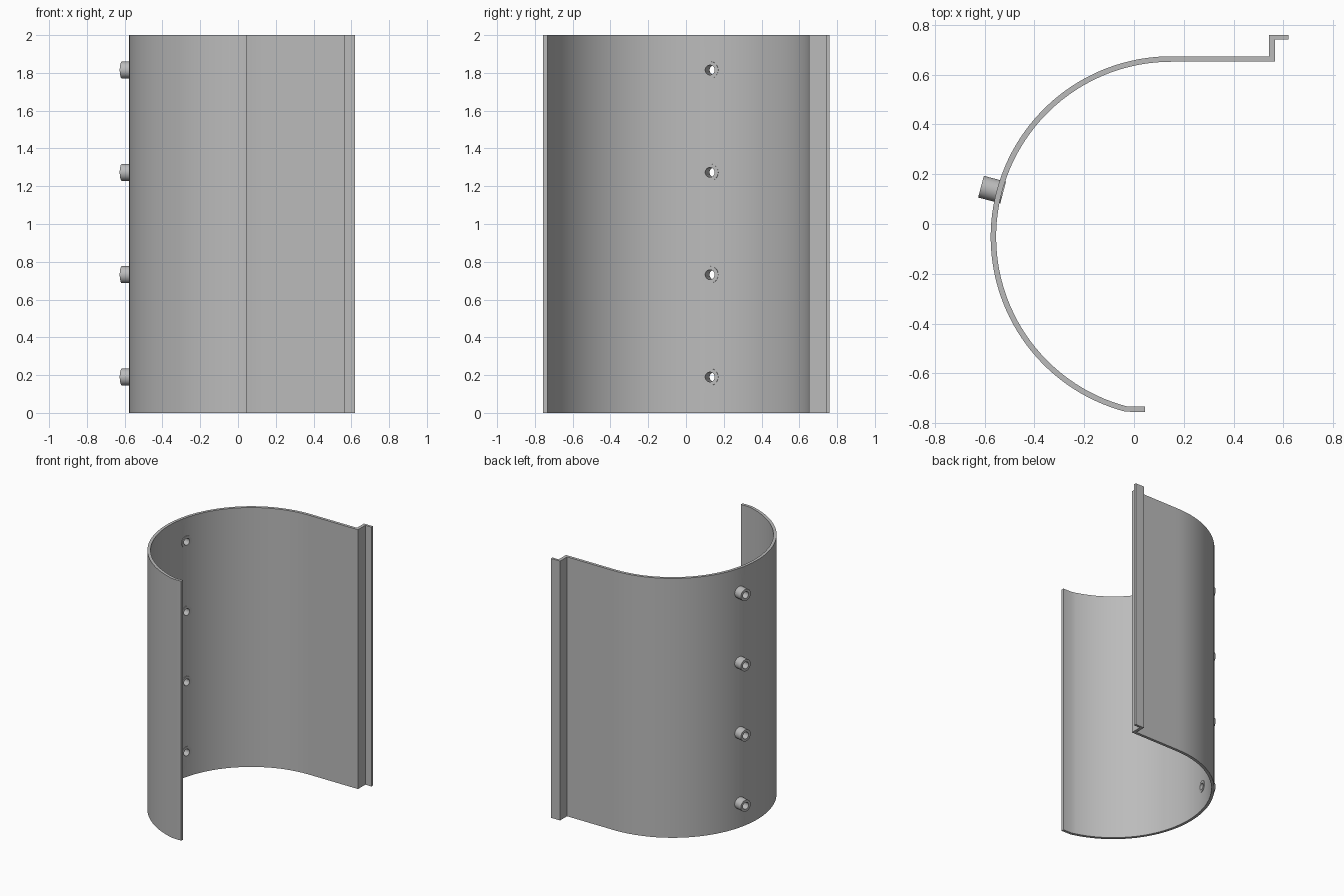
import bpy, bmesh, math
from mathutils import Vector, Matrix

if "Cube" in bpy.data.objects:
    bpy.data.objects.remove(bpy.data.objects["Cube"], do_unlink=True)

HEIGHT = 2.0
CENTRE = Vector((0.15, -0.052, 0))
R_OUT, R_IN = 0.726, 0.704
ARC_START, ARC_END, STEPS = 90, 255.2, 64
BOSS_ANGLE = math.radians(165.2)
BOSS_HEIGHTS = [0.19 + 0.5417 * i for i in range(4)]

grey = bpy.data.materials.new("plain_grey")
grey.use_nodes = True
colour = (0.5, 0.5, 0.5, 1)
grey.diffuse_color = colour
grey.node_tree.nodes["Principled BSDF"].inputs["Base Color"].default_value = colour


def finish(name, bm):
    """Turn a bmesh into a named object in the scene."""
    bmesh.ops.recalc_face_normals(bm, faces=bm.faces)
    mesh = bpy.data.meshes.new(name)
    bm.to_mesh(mesh)
    bm.free()
    mesh.materials.append(grey)
    obj = bpy.data.objects.new(name, mesh)
    bpy.context.collection.objects.link(obj)
    return obj


def activate(obj):
    bpy.ops.object.select_all(action="DESELECT")
    obj.select_set(True)
    bpy.context.view_layer.objects.active = obj


def arc(radius):
    angles = [math.radians(ARC_START + (ARC_END - ARC_START) * i / STEPS)
              for i in range(STEPS + 1)]
    return [(CENTRE.x + radius * math.cos(a), CENTRE.y + radius * math.sin(a))
            for a in angles]


def boss_matrix(z):
    """Frame on the boss axis: local z points outward, origin on the arc axis."""
    out = Vector((math.cos(BOSS_ANGLE), math.sin(BOSS_ANGLE), 0))
    turn = out.to_track_quat("Z", "Y").to_matrix().to_4x4()
    return Matrix.Translation(CENTRE + Vector((0, 0, z))) @ turn


# Curved wall with its stepped rear lip and short front lip
rear_lip = [(0.543, 0.652), (0.567, 0.652), (0.567, 0.741), (0.62, 0.741),
            (0.62, 0.759), (0.543, 0.759), (0.543, 0.674)]
rear_lip = rear_lip[1:]
front_lip = [(0.045, -0.756), (0.045, -0.734)]
profile = rear_lip + arc(R_OUT) + front_lip + arc(R_IN)[::-1]

bm = bmesh.new()
base = bm.faces.new([bm.verts.new((x, y, 0)) for x, y in profile])
grown = bmesh.ops.extrude_face_region(bm, geom=[base], use_keep_orig=True)
top = [v for v in grown["geom"] if isinstance(v, bmesh.types.BMVert)]
bmesh.ops.translate(bm, verts=top, vec=(0, 0, HEIGHT))
wall = finish("curved_wall", bm)

# Cut the round openings for the bosses
bm = bmesh.new()
for z in BOSS_HEIGHTS:
    bmesh.ops.create_cone(bm, cap_ends=True, segments=32, radius1=0.035, radius2=0.035,
                          depth=0.2, matrix=boss_matrix(z) @ Matrix.Translation((0, 0, 0.72)))
cutter = finish("opening_cutter", bm)
cutter.hide_render = True
cut = wall.modifiers.new("openings", "BOOLEAN")
cut.operation = "DIFFERENCE"
cut.solver = "EXACT"
cut.object = cutter
activate(wall)
bpy.ops.object.modifier_apply(modifier=cut.name)
bpy.data.objects.remove(cutter, do_unlink=True)
bpy.ops.object.shade_smooth_by_angle(angle=math.radians(30))

# Hollow bosses through the wall
section = [(0.026, 0.699), (0.045, 0.699), (0.045, 0.791), (0.026, 0.791)]
for number, z in enumerate(BOSS_HEIGHTS, 1):
    bm = bmesh.new()
    ring = [bm.verts.new((r, 0, d)) for r, d in section]
    edges = [bm.edges.new((ring[i], ring[(i + 1) % len(ring)])) for i in range(len(ring))]
    bmesh.ops.spin(bm, geom=ring + edges, cent=(0, 0, 0), axis=(0, 0, 1),
                   angle=math.tau, steps=32, use_merge=True)
    bmesh.ops.remove_doubles(bm, verts=bm.verts, dist=0.0001)
    bm.transform(boss_matrix(z))
    boss = finish(f"boss_{number}", bm)
    activate(boss)
    bpy.ops.object.shade_smooth_by_angle(angle=math.radians(30))
